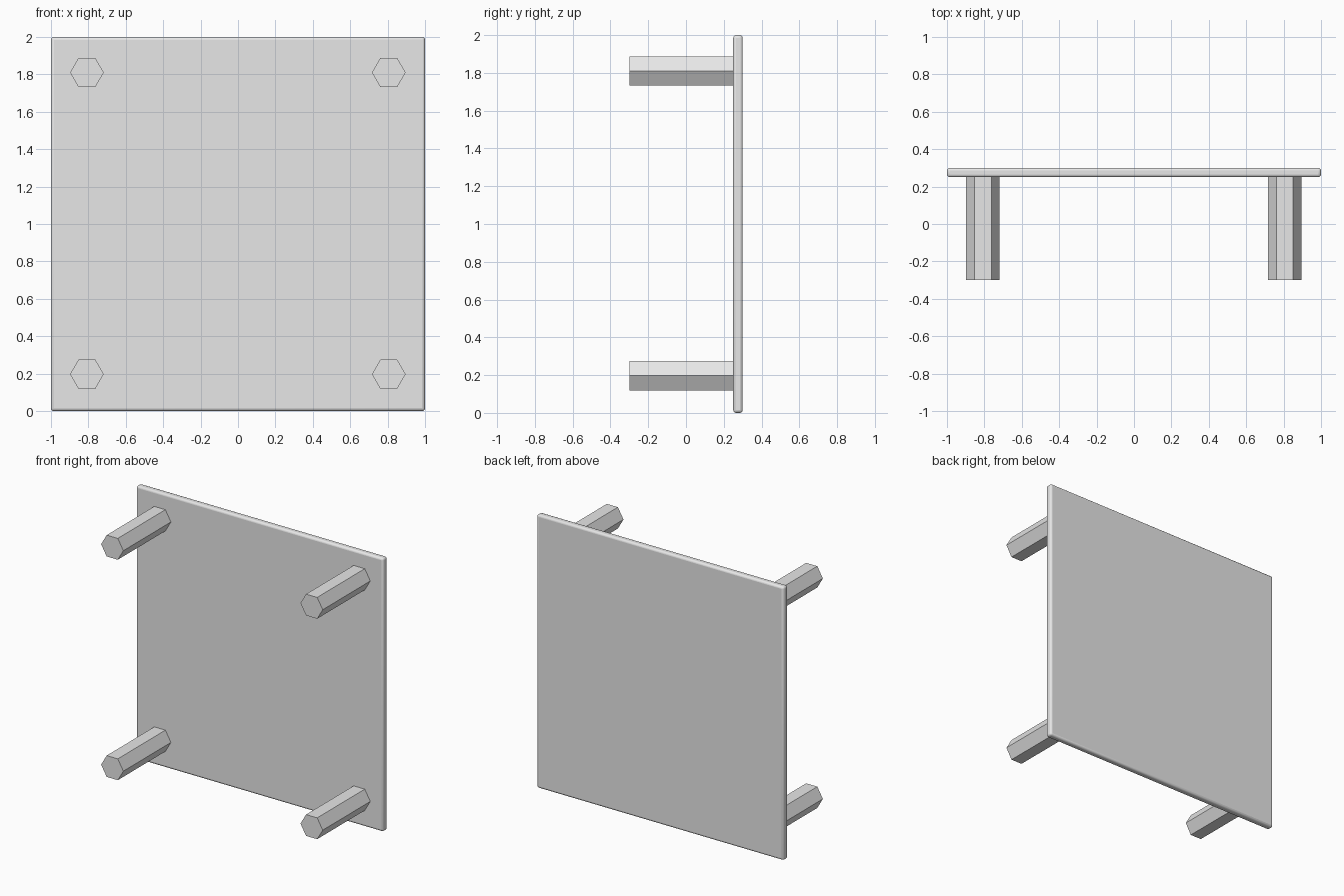
import bpy
from math import pi, radians

cube = bpy.data.objects.get("Cube")
if cube:
    bpy.data.objects.remove(cube, do_unlink=True)

# Single light grey finish
grey = bpy.data.materials.new("light_grey")
grey.use_nodes = True
colour = (0.8, 0.8, 0.8, 1)
grey.diffuse_color = colour
grey.node_tree.nodes["Principled BSDF"].inputs["Base Color"].default_value = colour

# Thin square panel with rounded edges
bpy.ops.mesh.primitive_cube_add(size=1, location=(0, 0.275, 1))
panel = bpy.context.object
panel.name = "table_top"
panel.scale = (2, 0.05, 2)
bpy.ops.object.transform_apply(location=False, rotation=False, scale=True)
bevel = panel.modifiers.new("rounded_edges", "BEVEL")
bevel.width = 0.015
bevel.segments = 3
panel.data.materials.append(grey)
bpy.ops.object.shade_smooth_by_angle(angle=radians(40))


# Hexagonal legs pointing forward from the panel
def add_leg(name, x, z, front=-0.3, back=0.26):
    bpy.ops.mesh.primitive_cylinder_add(
        vertices=6, radius=0.09, depth=back - front,
        location=(x, (front + back) / 2, z), rotation=(pi / 2, pi / 6, 0))
    leg = bpy.context.object
    leg.name = name
    leg.data.materials.append(grey)


for level, z in (("lower", 0.197), ("upper", 1.81)):
    for side, x in (("right", -0.808), ("left", 0.806)):
        add_leg(f"{level}_{side}_leg", x, z)
